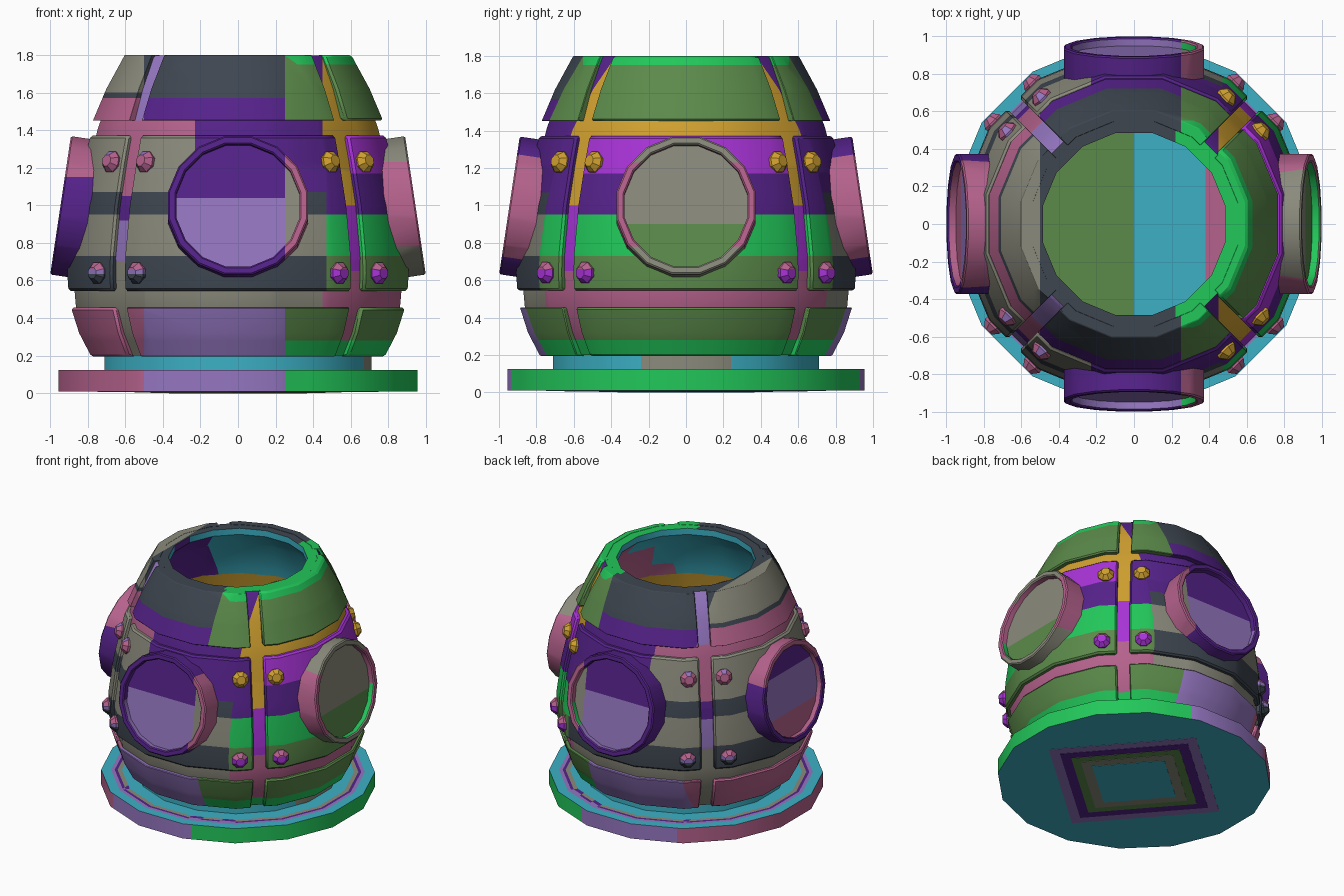
import bpy, bmesh
from math import radians, cos, sin
from mathutils import Matrix, Vector

if "Cube" in bpy.data.objects:
    bpy.data.objects.remove(bpy.data.objects["Cube"], do_unlink=True)

# Palette
PALETTE = {"grey": "8a8a7c", "pink": "b5628c", "purple": "55228a", "lavender": "9476c0",
           "green": "22c75a", "olive": "5b8a4a", "slate": "3e4650", "cyan": "3cb0c4",
           "gold": "d0a030", "magenta": "a733d6"}
NAMES = list(PALETTE)


def make_material(name):
    srgb = [int(PALETTE[name][i:i + 2], 16) / 255 for i in (0, 2, 4)]
    col = [((c + 0.055) / 1.055) ** 2.4 for c in srgb] + [1]
    m = bpy.data.materials.new(name)
    m.use_nodes = True
    m.diffuse_color = col
    m.node_tree.nodes["Principled BSDF"].inputs["Base Color"].default_value = col
    return m


MATS = [make_material(n) for n in NAMES]


def finish(bm, name, rule, cuts="", matrix=None, bevel=0):
    """Cut the mesh along x/y/z planes, colour faces by the rule, make the object."""
    bmesh.ops.remove_doubles(bm, verts=bm.verts, dist=0.0001)
    bmesh.ops.recalc_face_normals(bm, faces=bm.faces)
    if matrix:
        bm.transform(matrix)
    for cut in cuts.split():
        axis = Vector([cut[0] == a for a in "xyz"])
        bmesh.ops.bisect_plane(bm, geom=bm.verts[:] + bm.edges[:] + bm.faces[:],
                               plane_co=axis * float(cut[1:]), plane_no=axis)
    bm.normal_update()
    used = []
    for f in bm.faces:
        colour = rule(f.calc_center_median(), f.normal)
        if colour not in used:
            used.append(colour)
        f.material_index = used.index(colour)
    me = bpy.data.meshes.new(name)
    bm.to_mesh(me)
    bm.free()
    for colour in used:
        me.materials.append(MATS[NAMES.index(colour)])
    ob = bpy.data.objects.new(name, me)
    bpy.context.collection.objects.link(ob)
    bpy.ops.object.select_all(action="DESELECT")
    ob.select_set(True)
    bpy.context.view_layer.objects.active = ob
    bpy.ops.object.shade_smooth_by_angle(angle=radians(30))
    if bevel:
        mod = ob.modifiers.new("edge", "BEVEL")
        mod.width, mod.segments, mod.limit_method = bevel, 1, "ANGLE"
        mod.angle_limit = radians(50)
    return ob


def corner(deg, sides=16):
    k = 1 / cos(radians(180 / sides))
    return lambda a: (a * k * cos(radians(deg)), a * k * sin(radians(deg)))


def edge(deg, shift):
    c, s = cos(radians(deg)), sin(radians(deg))
    return lambda a: (a * c - shift * s, a * s + shift * c)


def sweep(profile, stations, closed=True):
    """Sweep a closed (apothem, height) profile through the stations."""
    bm = bmesh.new()
    cols = [[bm.verts.new((*st(a), z)) for a, z in profile] for st in stations]
    n = len(profile)
    for i in range(len(cols) - (not closed)):
        p, q = cols[i], cols[(i + 1) % len(cols)]
        for j in range(n):
            k = (j + 1) % n
            bm.faces.new((p[j], q[j], q[k], p[k]))
    if not closed:
        bm.faces.new(cols[0])
        bm.faces.new(cols[-1])
    return bm


def ring_stations(sides=16):
    return [corner((i + 0.5) * 360 / sides, sides) for i in range(sides)]


def banded(value, *steps):
    """First colour whose lower limit is below the value."""
    return next(c for limit, c in steps if value > limit)


# Base disc with coloured rings and inner floor
def base_rule(c, n):
    r = (c.x ** 2 + c.y ** 2) ** 0.5
    if n.z < -0.5:
        return "cyan"
    if n.z > 0.5:
        if r < 0.69:
            return banded(c.x, (0.38, "pink"), (0, "cyan"), (-9, "olive"))
        return banded(r, (0.885, "cyan"), (0.855, "lavender"), (0.83, "purple"),
                      (0.81, "grey"), (0, "cyan"))
    return banded(c.x, (0.25, "green"), (-0.5, "lavender"), (-9, "pink"))


finish(sweep([(0, 0.01), (0.955, 0.01), (0.955, 0.125), (0.885, 0.125), (0.86, 0.125),
              (0.84, 0.125), (0.81, 0.125), (0.7, 0.125), (0, 0.125)], ring_stations()),
       "base_disc", base_rule, "x-0.5 x0 x0.25 x0.38")

# Nested square plates on the underside
for i, (half, colour) in enumerate([(0.53, "lavender"), (0.46, "purple"), (0.39, "olive"),
                                    (0.33, "grey"), (0.26, "cyan")]):
    low = 0.008 - 0.002 * i
    finish(sweep([(0, low), (half, low), (half, 0.0105), (0, 0.0105)], ring_stations(4)),
           "underside_square", lambda c, n, col=colour: col,
           matrix=Matrix.Rotation(radians(41), 4, "Z"))

# Neck between base and shell
finish(sweep([(0.71, 0.12), (0.71, 0.21), (0.66, 0.21), (0.66, 0.12)], ring_stations()),
       "neck", lambda c, n: "grey" if c.x > 0.6 and abs(c.y) < 0.24 else "cyan", "y-0.24 y0.24")


# Recessed inner shell, seen between the panels and from inside
def shell_rule(c, n):
    if n.z > 0.9:
        return banded(c.x, (0.22, "green"), (-0.5, "slate"), (-9, "grey"))
    if n.x * c.x + n.y * c.y < 0:
        if c.z > 1.35:
            return "purple" if c.x < -0.45 else "pink" if c.x > 0.5 else "cyan"
        return banded(c.z, (1.15, "gold"), (0.95, "purple"), (-9, "green"))
    if c.x > 0.45:
        return banded(c.z, (1.0, "gold"), (0.65, "magenta"), (0.28, "pink"), (-9, "green"))
    if c.x > -0.23:
        return "purple" if c.z > 1 else "grey"
    return banded(c.z, (1.45, "lavender"), (1.05, "pink"), (0.92, "purple"),
                  (0.7, "lavender"), (-9, "grey"))


outer = [(0.745, 0.2), (0.812, 0.32), (0.862, 0.46), (0.87, 0.55), (0.875, 0.72), (0.84, 1.0),
         (0.79, 1.23), (0.745, 1.41), (0.67, 1.62), (0.59, 1.785)]
inner = [(a - 0.07, z) for a, z in reversed(outer[:-1])]
finish(sweep(outer + [(0.575, 1.798), (0.485, 1.798), (0.485, 1.75)] + inner, ring_stations()),
       "inner_shell", shell_rule,
       "x-0.5 x-0.23 x0.22 x0.45 z0.28 z0.65 z0.7 z0.92 z1 z1.05 z1.15 z1.35 z1.45")


# Raised panels in three tiers, four to a tier
def lower_rule(c, n):
    if c.x > 0.25:
        return "olive" if c.z > 0.28 else "green"
    return "lavender" if c.x > -0.5 else "pink"


def middle_rule(c, n):
    if c.x > 0.47:
        top = "magenta" if c.x > abs(c.y) else "purple"
        return banded(c.z, (1.17, top), (0.95, "purple"), (0.73, "green"), (-9, "olive"))
    if c.z > 1.07:
        return "purple" if c.x > -0.23 else "grey"
    return banded(c.z, (0.95, "slate"), (0.73, "grey"), (-9, "slate"))


def upper_rule(c, n):
    if c.x > 0.25:
        return "green" if c.z > 1.75 and abs(c.y) < 0.55 else "olive"
    if c.x > -0.5:
        return "slate" if c.z > 1.57 else "purple"
    return banded(c.z, (1.6, "grey"), (1.57, "slate"), (-9, "pink"))


TIERS = [
    ("lower_panel", [(0.78, 0.195), (0.845, 0.32), (0.888, 0.455)], lower_rule,
     "x-0.5 x0.25 z0.28"),
    ("middle_panel", [(0.902, 0.545), (0.908, 0.64), (0.902, 0.75), (0.87, 1.0), (0.82, 1.23),
                      (0.785, 1.37)], middle_rule,
     "x-0.23 x0.47 z0.73 z0.95 z1.07 z1.17"),
    ("upper_panel", [(0.772, 1.45), (0.7, 1.62), (0.602, 1.8)], upper_rule,
     "x-0.5 x0.25 y-0.55 y0.55 z1.57 z1.6 z1.75"),
]
GAP = 0.045
for name, prof, rule, cuts in TIERS:
    back = [(a - 0.06, z) for a, z in reversed(prof)]
    for q in range(4):
        mid = q * 90
        stations = ([edge(mid - 45, GAP)]
                    + [corner(mid + d) for d in (-33.75, -11.25, 11.25, 33.75)]
                    + [edge(mid + 45, -GAP)])
        finish(sweep(prof + back, stations, False), name, rule, cuts, bevel=0.012)


# Portholes tilted slightly upwards
def rim_rule(c, n):
    inward = n.dot(Vector((c.x, c.y, c.z - 1))) < 0
    if c.x > 0.7:
        if inward:
            return "pink" if c.z > 0.9 else "green"
        return "pink" if 0.78 < c.z < 1.23 else "grey"
    if c.x < -0.7:
        return "pink" if c.z > 1.15 or inward else "purple"
    if c.x > 0.25:
        return "green" if inward and c.z < 0.9 else "pink"
    return "lavender" if inward and c.z < 0.95 else "purple"


def glass_rule(c, n):
    if c.x > 0.7:
        return "grey" if c.z > 0.9 else "olive"
    if c.x < -0.7:
        return banded(c.z, (1.15, "purple"), (0.85, "lavender"), (-9, "pink"))
    if c.x > 0.25:
        return "grey"
    return "purple" if c.z > 1.04 else "lavender"


for q, side in enumerate(("left", "back", "right", "front")):
    place = (Matrix.Rotation(radians(90 * q), 4, "Z") @ Matrix.Translation((0.944, 0, 1.0))
             @ Matrix.Rotation(radians(81.5), 4, "Y"))
    rim = [(0.328, -0.24), (0.372, -0.24), (0.372, -0.008), (0.364, 0), (0.336, 0), (0.328, -0.008)]
    finish(sweep(rim, ring_stations()), side + "_porthole_rim", rim_rule,
           "x0.25 z0.78 z0.95 z1.15 z1.23", place)
    pane = [(0, -0.07), (0.33, -0.07), (0.33, -0.045), (0, -0.045)]
    finish(sweep(pane, ring_stations()), side + "_porthole_glass", glass_rule,
           "x0.25 z0.85 z0.9 z1.04 z1.15", place)


# Faceted bolts beside each seam
def bolt_rule(c, n):
    if c.x > 0:
        return "gold" if c.z > 1 else "pink" if c.z > 0.66 else "magenta"
    if c.z > 1:
        return "lavender" if n.z > 0.7 else "pink"
    return banded(c.z, (0.665, "pink"), (0.635, "lavender"), (-9, "slate"))


BOLT = [(0, -0.03), (0.05, -0.03), (0.056, 0.012), (0.03, 0.045), (0, 0.045)]
for q in range(4):
    for a, z, shift, tilt in ((0.818, 1.23, 0.128, 12), (0.905, 0.64, 0.148, 0)):
        for s in (-1, 1):
            place = (Matrix.Rotation(radians(45 + 90 * q), 4, "Z")
                     @ Matrix.Translation((a, s * shift, z))
                     @ Matrix.Rotation(radians(90 - tilt), 4, "Y"))
            ob = finish(sweep(BOLT, ring_stations(8)), "bolt", bolt_rule,
                        "z0.635 z0.66", place)
